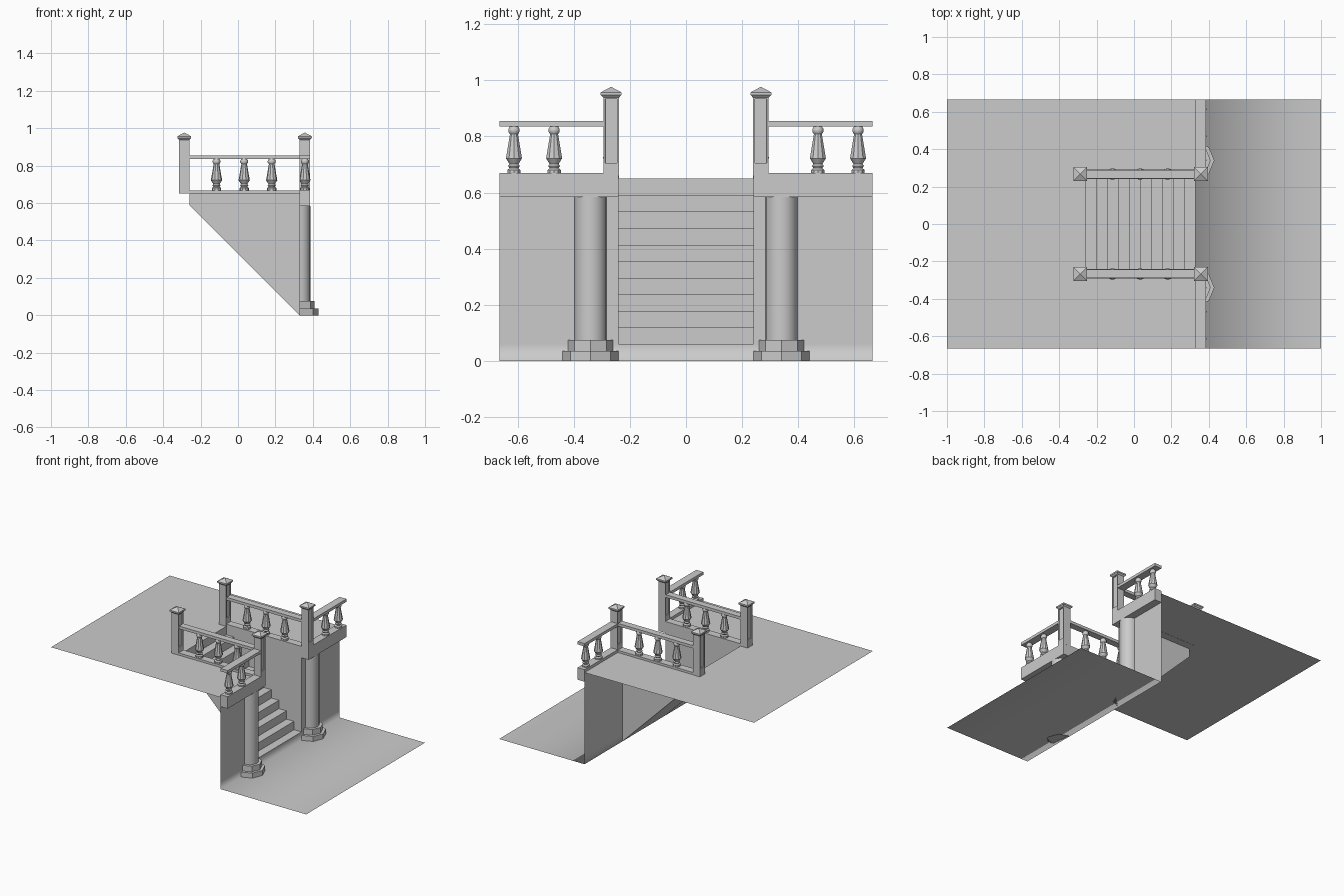
import bpy, bmesh, math
from mathutils import Vector, Matrix

old = bpy.data.objects.get("Cube")
if old:
    bpy.data.objects.remove(old, do_unlink=True)

stone = bpy.data.materials.new("grey_stone")
stone.use_nodes = True
GREY = (0.6, 0.6, 0.6, 1)
stone.diffuse_color = GREY
for node in stone.node_tree.nodes:
    if node.type == 'BSDF_PRINCIPLED':
        node.inputs["Base Color"].default_value = GREY

WALL, FRONT, END = 0.33, 0.385, 0.665      # wall plane, beam face, side limit
HIGH, BACK, HALF = 0.65, -0.26, 0.24       # upper level, stair top, stair half width
STEPS = 10
STEP = (WALL - BACK) / STEPS
RAIL_Y = 0.267


def finish(bm, name, smooth=None):
    mesh = bpy.data.meshes.new(name)
    bm.to_mesh(mesh)
    bm.free()
    mesh.materials.append(stone)
    ob = bpy.data.objects.new(name, mesh)
    bpy.context.collection.objects.link(ob)
    if smooth:
        bpy.ops.object.select_all(action='DESELECT')
        bpy.context.view_layer.objects.active = ob
        ob.select_set(True)
        bpy.ops.object.shade_smooth_by_angle(angle=math.radians(smooth))
    return ob


def add_box(bm, x0, x1, y0, y1, z0, z1):
    geo = bmesh.ops.create_cube(bm, size=1)
    mid = Vector((x0 + x1, y0 + y1, z0 + z1)) / 2
    size = Matrix.Diagonal((x1 - x0, y1 - y0, z1 - z0, 1))
    bmesh.ops.transform(bm, verts=geo["verts"], matrix=Matrix.Translation(mid) @ size)


def box(name, *limits):
    bm = bmesh.new()
    add_box(bm, *limits)
    return finish(bm, name)


def sheet(bm, points):
    return bm.faces.new([bm.verts.new(p) for p in points])


def lathe(name, x, y, profile, sides, half=False, smooth=35):
    """Turn a (radius, z) profile, optionally keeping only the part before the wall."""
    bm = bmesh.new()
    rings = []
    for r, z in profile:
        rings.append([bm.verts.new((x + r * math.cos(math.tau * i / sides),
                                    y + r * math.sin(math.tau * i / sides), z))
                      for i in range(sides)])
    for low, high in zip(rings, rings[1:]):
        for i in range(sides):
            j = (i + 1) % sides
            bm.faces.new((low[i], low[j], high[j], high[i]))
    bm.faces.new(rings[0][::-1])
    bm.faces.new(rings[-1])
    if half:
        bmesh.ops.bisect_plane(bm, geom=bm.verts[:] + bm.edges[:] + bm.faces[:], dist=1e-5,
                               plane_co=(WALL, 0, 0), plane_no=(-1, 0, 0), clear_outer=True)
    return finish(bm, name, smooth)


# Upper ground with the stairwell opening
bm = bmesh.new()
for x0, x1, y0, y1 in ((-1, BACK, -END, -HALF), (-1, BACK, -HALF, HALF), (-1, BACK, HALF, END),
                       (BACK, WALL, -END, -HALF), (BACK, WALL, HALF, END)):
    sheet(bm, ((x0, y0, HIGH), (x1, y0, HIGH), (x1, y1, HIGH), (x0, y1, HIGH)))
bmesh.ops.remove_doubles(bm, verts=bm.verts, dist=1e-4)
finish(bm, "upper_ground")

# Lower ground running softly up into the retaining wall
bm = bmesh.new()
first = HIGH - STEP * STEPS
for y0, y1 in ((-END, -HALF), (-HALF, HALF), (HALF, END)):
    sheet(bm, ((WALL, y0, 0), (1, y0, 0), (1, y1, 0), (WALL, y1, 0)))
    sheet(bm, ((WALL, y0, 0), (WALL, y1, 0), (WALL, y1, first), (WALL, y0, first)))
    if y0 != -HALF:
        sheet(bm, ((WALL, y0, first), (WALL, y1, first), (WALL, y1, HIGH), (WALL, y0, HIGH)))
bmesh.ops.remove_doubles(bm, verts=bm.verts, dist=1e-4)
bmesh.ops.recalc_face_normals(bm, faces=bm.faces)
if sum(f.normal.z for f in bm.faces) < 0:
    bmesh.ops.reverse_faces(bm, faces=bm.faces)
finish(bm, "lower_ground_and_wall", 100)

# Stair treads and risers
bm = bmesh.new()
line = [(BACK, HIGH)]
for i in range(STEPS):
    x, z = BACK + i * STEP, HIGH - (i + 1) * STEP
    line += [(x, z), (x + STEP, z)]
for (xa, za), (xb, zb) in zip(line, line[1:]):
    sheet(bm, ((xa, -HALF, za), (xb, -HALF, zb), (xb, HALF, zb), (xa, HALF, za)))
finish(bm, "stairs")

# Sloping underside and the two stairwell side walls
low = HIGH - first
bm = bmesh.new()
sheet(bm, ((BACK, -HALF, low), (BACK, HALF, low), (WALL, HALF, 0), (WALL, -HALF, 0)))
sheet(bm, ((BACK, -HALF, HIGH), (BACK, HALF, HIGH), (BACK, HALF, low), (BACK, -HALF, low)))
finish(bm, "stair_underside")
for s, side in ((1, "left"), (-1, "right")):
    bm = bmesh.new()
    y = s * HALF
    sheet(bm, [(x, y, z) for x, z in ((BACK, HIGH), (WALL, HIGH), (WALL, 0), (BACK, low))][::s])
    finish(bm, side + "_stairwell_wall")


def post(name, x, y, bottom):
    """Square post with sunken panels on its x faces and a pyramid cap."""
    h, top = 0.0275, 0.94
    bm = bmesh.new()
    add_box(bm, x - h, x + h, y - h, y + h, bottom, top)
    bm.normal_update()
    faces = [f for f in bm.faces if abs(f.normal.x) > 0.9]
    for f in faces:
        bmesh.ops.inset_region(bm, faces=[f], thickness=0.009, depth=0)
        for v in f.verts:
            if v.co.z < 0.8:
                v.co.z = 0.705
        bmesh.ops.inset_region(bm, faces=[f], thickness=0.001, depth=-0.007)
    finish(bm, name)
    root = math.sqrt(2)
    bm = bmesh.new()
    for z0, z1, r0, r1 in ((0.938, 0.947, 0.028, 0.036), (0.947, 0.957, 0.037, 0.037),
                           (0.957, 0.977, 0.037, 0.0)):
        bmesh.ops.create_cone(bm, cap_ends=True, segments=4, radius1=r0 * root, radius2=r1 * root,
                              depth=z1 - z0, matrix=Matrix.Translation((x, y, (z0 + z1) / 2))
                              @ Matrix.Rotation(math.pi / 4, 4, 'Z'))
    finish(bm, name + "_cap")


BALUSTER = ((0.025, 0.665), (0.025, 0.68), (0.017, 0.687), (0.022, 0.695), (0.017, 0.702),
            (0.03, 0.722), (0.015, 0.808), (0.021, 0.817), (0.021, 0.826), (0.015, 0.836))
BASE = ((0.1, 0), (0.1, 0.035), (0.08, 0.035), (0.08, 0.075))
MID = (WALL + FRONT) / 2

for s, side in ((1, "left_"), (-1, "right_")):
    def span(a, b):
        return sorted((s * a, s * b))

    # Half column on its stepped base, carrying the beam
    lathe(side + "column", WALL, s * 0.34, ((0.057, 0.075), (0.057, 0.585)), 20, True)
    lathe(side + "column_base", WALL, s * 0.34, BASE, 8, True, 20)
    box(side + "beam", WALL, FRONT, *span(HALF, END), 0.585, 0.67)
    # Curb and handrails
    box(side + "curb", BACK, WALL, *span(HALF, 0.293), HIGH - 0.001, 0.666)
    box(side + "stair_rail", BACK, WALL, *span(HALF + 0.003, 0.29), 0.835, 0.855)
    box(side + "wall_rail", WALL, FRONT, *span(0.294, END), 0.835, 0.855)
    # Posts
    post(side + "front_post", MID, s * RAIL_Y, 0.66)
    post(side + "back_post", BACK - 0.0275, s * RAIL_Y, HIGH)
    # Balusters
    for i, x in enumerate((-0.115, 0.033, 0.18)):
        lathe(f"{side}stair_baluster_{i + 1}", x, s * RAIL_Y, BALUSTER, 10)
    for i, y in enumerate((0.47, 0.613)):
        lathe(f"{side}wall_baluster_{i + 1}", MID, s * y, BALUSTER, 10)
